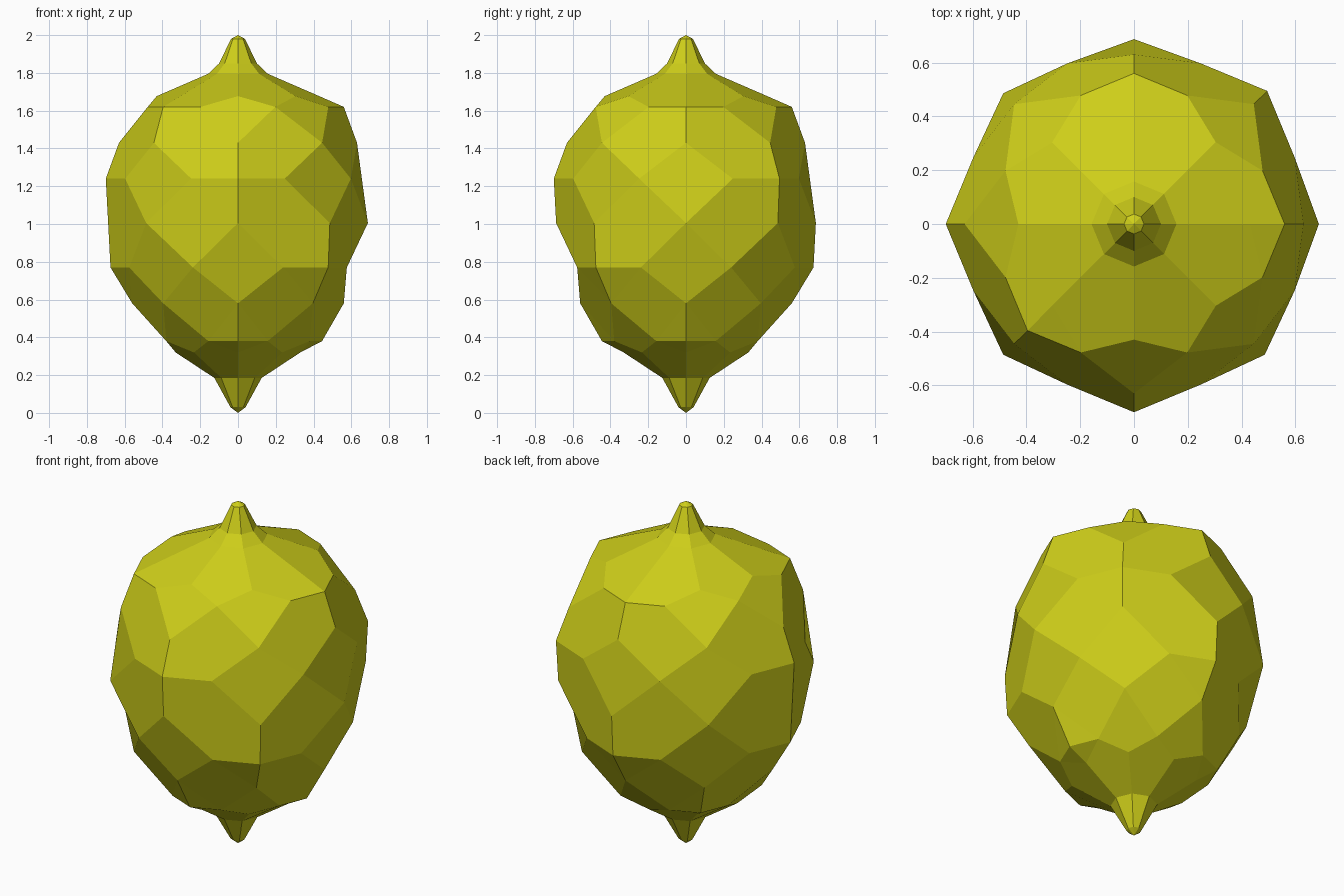
import bpy, bmesh
from math import cos, sin, pi

if "Cube" in bpy.data.objects:
    bpy.data.objects.remove(bpy.data.objects["Cube"])

bm = bmesh.new()
STEP = pi / 8          # sixteen columns: even = octagon corners, odd = edge middles


def vert(r, z, k):
    if k % 2:
        r *= cos(STEP)
    return bm.verts.new((r * cos(k * STEP), r * sin(k * STEP), z))


def ring(r, z, odd=0):
    return {k: vert(r, z, k) for k in range(odd, 16, 2)}


# Middle rows (even columns) alternate with coarse rows (odd columns)
mid_rows = [(.33, .32), (.56, .58), (.6875, 1.005), (.63, 1.43), (.43, 1.677)]
coarse_rows = [(.445, .38), (.675, .77), (.70, 1.24), (.56, 1.62)]
kept_corners = [(0, 6, 12), (4, 8, 14), (2, 8, 12), (0, 4, 10)]
mids = [ring(r, z) for r, z in mid_rows]
coarse = [ring(r, z, 1) for r, z in coarse_rows]

# Corner facets: peaked where the corner is kept, cut off elsewhere
for i, (r, z) in enumerate(coarse_rows):
    for k in range(0, 16, 2):
        left, right = coarse[i][(k - 1) % 16], coarse[i][k + 1]
        low, high = mids[i][k], mids[i + 1][k]
        loop = [left, low, right, high]
        if k in kept_corners[i]:
            peak = vert(r, z, k)
            for a, b in zip(loop, loop[1:] + loop[:1]):
                bm.faces.new((a, b, peak))
        elif i == 2:
            bm.faces.new((low, right, high, left))
        else:
            bm.faces.new(loop)

# Flat diamonds between the corners
for i in (1, 2, 3):
    for k in range(1, 16, 2):
        bm.faces.new((mids[i][k - 1], coarse[i - 1][k],
                      mids[i][(k + 1) % 16], coarse[i][k]))


# Shoulders and pointed tips
def tip(row, shoulder, profile, end_z):
    lower = ring(*profile[0])
    for k in range(1, 16, 2):
        n = (k + 1) % 16
        bm.faces.new((row[k - 1], shoulder[k], row[n], lower[n], lower[k - 1]))
    for r, z in profile[1:]:
        upper = ring(r, z)
        for k in range(0, 16, 2):
            n = (k + 2) % 16
            bm.faces.new((lower[k], lower[n], upper[n], upper[k]))
        lower = upper
    end = bm.verts.new((0, 0, end_z))
    for k in range(0, 16, 2):
        bm.faces.new((lower[k], lower[(k + 2) % 16], end))


tip(mids[-1], coarse[-1], [(.158, 1.795), (.10, 1.85), (.037, 1.98)], 2.0)
tip(mids[0], coarse[0], [(.125, .185), (.04, .03)], 0.0)

# Fruit object
bmesh.ops.recalc_face_normals(bm, faces=bm.faces[:])
mesh = bpy.data.meshes.new("lemon")
bm.to_mesh(mesh)
bm.free()
skin = bpy.data.materials.new("lemon_skin")
skin.diffuse_color = (0.62, 0.62, 0.01, 1)
skin.use_nodes = True
skin.node_tree.nodes["Principled BSDF"].inputs["Base Color"].default_value = skin.diffuse_color
mesh.materials.append(skin)
bpy.context.collection.objects.link(bpy.data.objects.new("lemon", mesh))
